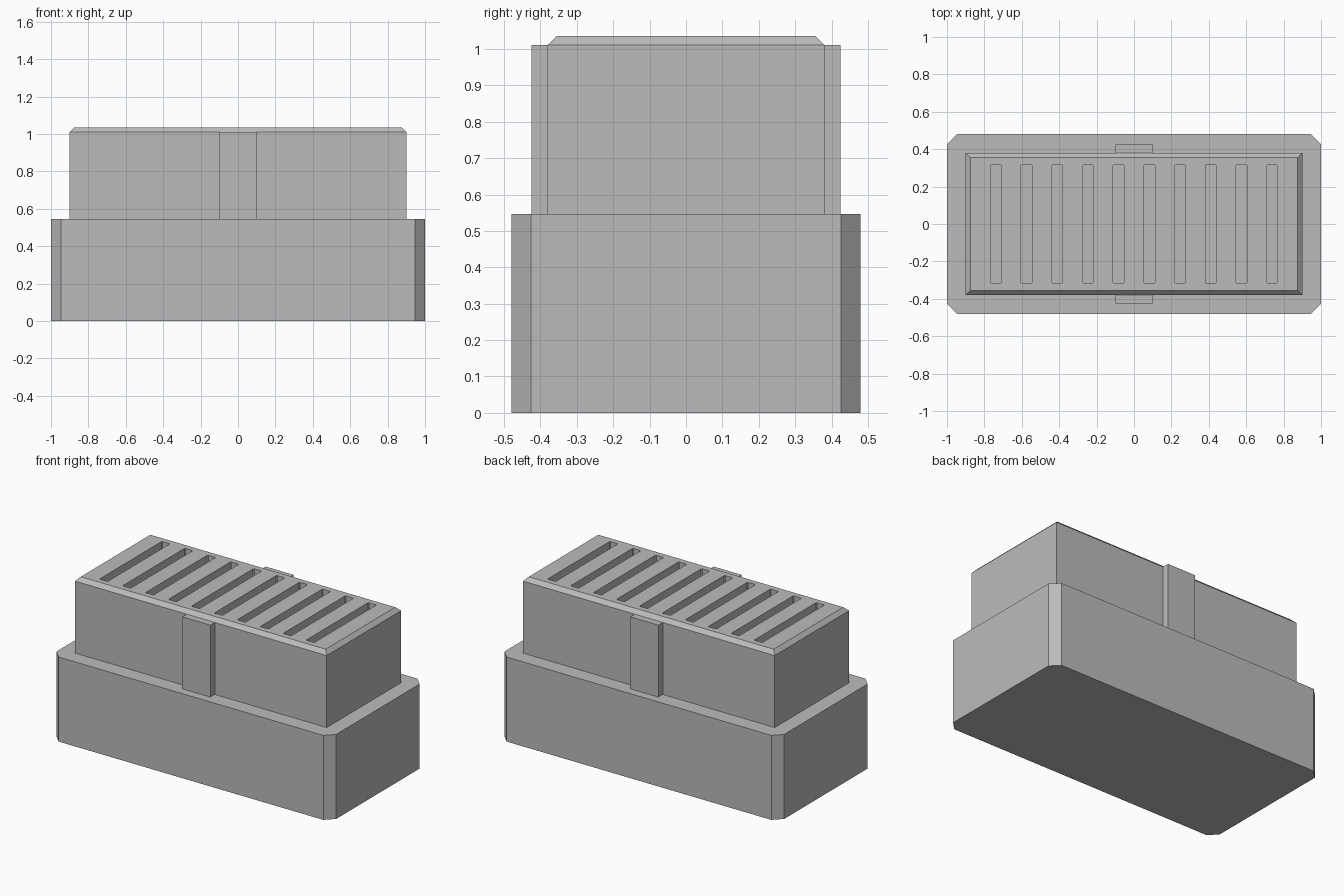
import bpy
import bmesh

cube = bpy.data.objects.get("Cube")
if cube:
    bpy.data.objects.remove(cube, do_unlink=True)

# One flat grey for everything
grey = bpy.data.materials.new("mid_grey")
grey.use_nodes = True
grey.diffuse_color = (0.5, 0.5, 0.5, 1)
grey.node_tree.nodes["Principled BSDF"].inputs["Base Color"].default_value = (0.5, 0.5, 0.5, 1)

BASE_TOP, SHOULDER, TOP = 0.546, 1.011, 1.036
SLOT_COUNT, SLOT_STEP, SLOT_DEPTH = 10, 0.164, 0.1


def chamfered_outline(hx, hy, c):
    """Corner points of a rectangle, with cut corners when c > 0."""
    if c == 0:
        return [(hx, -hy), (hx, hy), (-hx, hy), (-hx, -hy)]
    return [(hx - c, -hy), (hx, -hy + c), (hx, hy - c), (hx - c, hy),
            (-hx + c, hy), (-hx, hy - c), (-hx, -hy + c), (-hx + c, -hy)]


def add_stack(bm, layers, corner=0, cx=0, cy=0):
    """Closed solid lofted through (half x, half y, z) layers."""
    rings = [[bm.verts.new((cx + x, cy + y, z)) for x, y in chamfered_outline(hx, hy, corner)]
             for hx, hy, z in layers]
    for low, high in zip(rings, rings[1:]):
        for i in range(len(low)):
            j = (i + 1) % len(low)
            bm.faces.new((low[i], low[j], high[j], high[i]))
    bm.faces.new(rings[0][::-1])
    bm.faces.new(rings[-1])


def finish(bm, name):
    mesh = bpy.data.meshes.new(name)
    bm.to_mesh(mesh)
    bm.free()
    mesh.materials.append(grey)
    obj = bpy.data.objects.new(name, mesh)
    bpy.context.collection.objects.link(obj)
    return obj


# Base block with cut vertical corners
bm = bmesh.new()
add_stack(bm, [(1, 0.48, 0), (1, 0.48, BASE_TOP)], corner=0.054)
finish(bm, "base_block")

# Upper block with a chamfered top rim
bm = bmesh.new()
add_stack(bm, [(0.9, 0.38, BASE_TOP), (0.9, 0.38, SHOULDER), (0.875, 0.355, TOP)])
upper = finish(bm, "upper_block")

# Row of vent slots cut into the top
bm = bmesh.new()
for i in range(SLOT_COUNT):
    add_stack(bm, [(0.029, 0.318, TOP - SLOT_DEPTH), (0.029, 0.318, TOP + 0.1)],
              corner=0.005, cx=(i - (SLOT_COUNT - 1) / 2) * SLOT_STEP)
cutter = finish(bm, "slot_cutter")
cutter.hide_render = True
cut = upper.modifiers.new("vent_slots", "BOOLEAN")
cut.object = cutter
cut.solver = "EXACT"
bpy.context.view_layer.objects.active = upper
bpy.ops.object.modifier_apply(modifier=cut.name)
bpy.data.objects.remove(cutter, do_unlink=True)

# Latch ribs on the front and back
for side, name in ((-1, "front_rib"), (1, "back_rib")):
    bm = bmesh.new()
    add_stack(bm, [(0.1, 0.0225, BASE_TOP), (0.1, 0.0225, SHOULDER)], cy=side * 0.4025)
    finish(bm, name)
